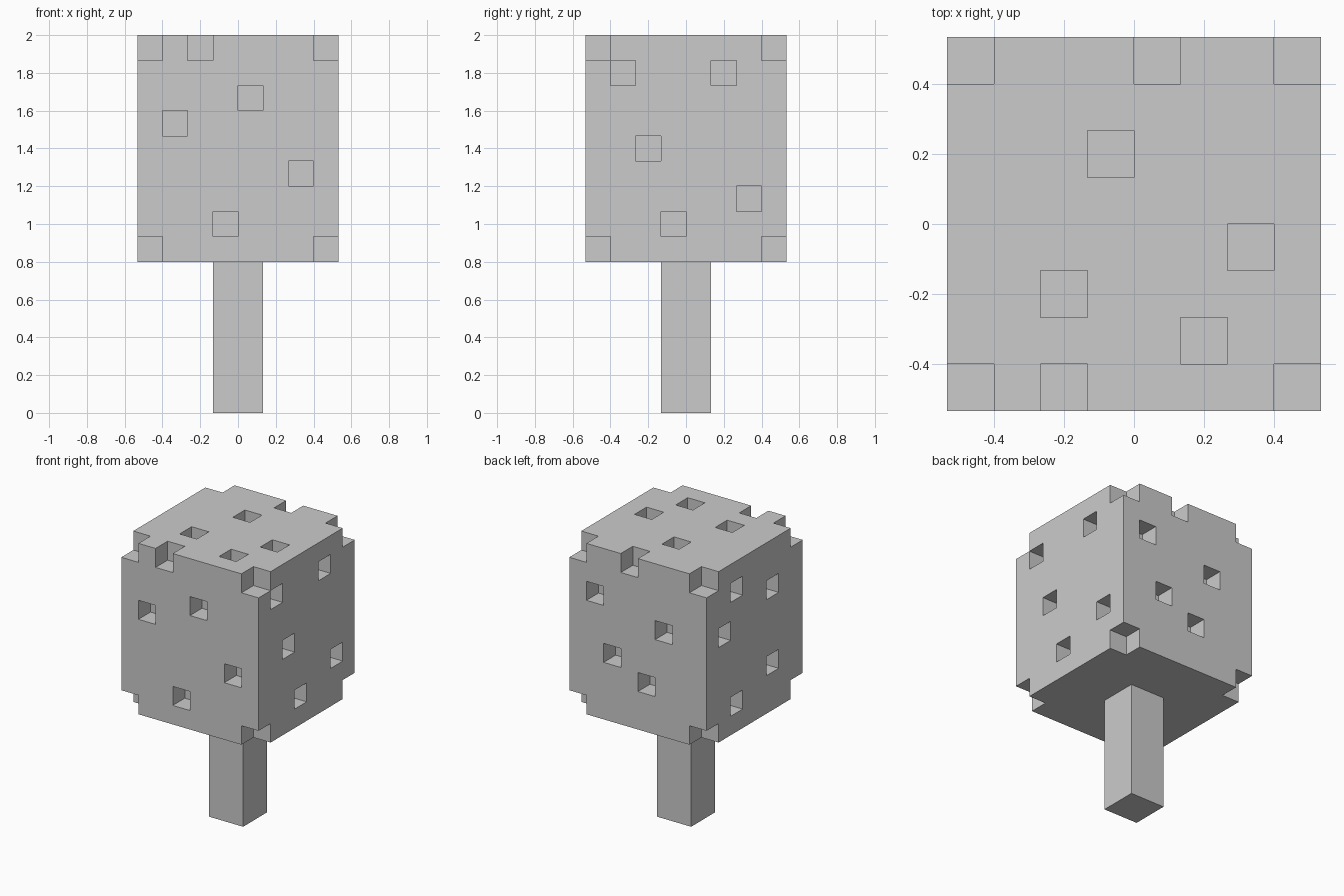
import bpy
import bmesh
from itertools import product
from mathutils import Vector

if "Cube" in bpy.data.objects:
    bpy.data.objects.remove(bpy.data.objects["Cube"])

V = 2 / 15                      # edge of one voxel
NX, NY, NZ = 8, 8, 9            # canopy size in voxels
BASE = 6                        # trunk height in voxels


def voxel_object(name, filled, origin):
    """Skin a set of voxels, making a face only where a neighbour is empty."""
    bm = bmesh.new()
    for cell in filled:
        for axis, side in product(range(3), (0, 1)):
            neighbour = list(cell)
            neighbour[axis] += 2 * side - 1
            if tuple(neighbour) in filled:
                continue
            loop = []
            for a, b in ((0, 0), (1, 0), (1, 1), (0, 1)):
                p = list(cell)
                p[axis] += side
                p[(axis + 1) % 3] += a
                p[(axis + 2) % 3] += b
                loop.append(bm.verts.new((Vector(p) + Vector(origin)) * V))
            if side == 0:
                loop.reverse()
            bm.faces.new(loop)
    bmesh.ops.remove_doubles(bm, verts=bm.verts[:], dist=1e-4)
    mesh = bpy.data.meshes.new(name)
    bm.to_mesh(mesh)
    bm.free()
    obj = bpy.data.objects.new(name, mesh)
    bpy.context.collection.objects.link(obj)
    return obj


# Voxels missing from the canopy: eight corners, then pits on each face
gaps = set(product((0, NX - 1), (0, NY - 1), (0, NZ - 1)))
gaps |= {(x, 0, z) for x, z in ((2, 8), (1, 5), (4, 6), (6, 3), (3, 1))}      # front
gaps |= {(x, 7, z) for x, z in ((4, 8), (6, 6), (2, 5), (5, 3), (3, 2))}      # back
gaps |= {(7, y, z) for y, z in ((1, 7), (5, 7), (2, 4), (6, 2), (3, 1))}      # right
gaps |= {(0, y, z) for y, z in ((5, 7), (2, 6), (6, 5), (2, 2), (5, 1))}      # left
gaps |= {(x, y, 8) for x, y in ((3, 5), (6, 3), (2, 2), (5, 1))}              # top

# Leafy canopy
leaves = set(product(range(NX), range(NY), range(NZ))) - gaps
voxel_object("canopy", leaves, (-NX / 2, -NY / 2, BASE))

# Trunk
bpy.ops.mesh.primitive_cube_add(size=1, location=(0, 0, BASE * V / 2))
trunk = bpy.context.object
trunk.name = "trunk"
trunk.scale = (2 * V, 2 * V, BASE * V)
bpy.ops.object.transform_apply(location=False, rotation=False, scale=True)
